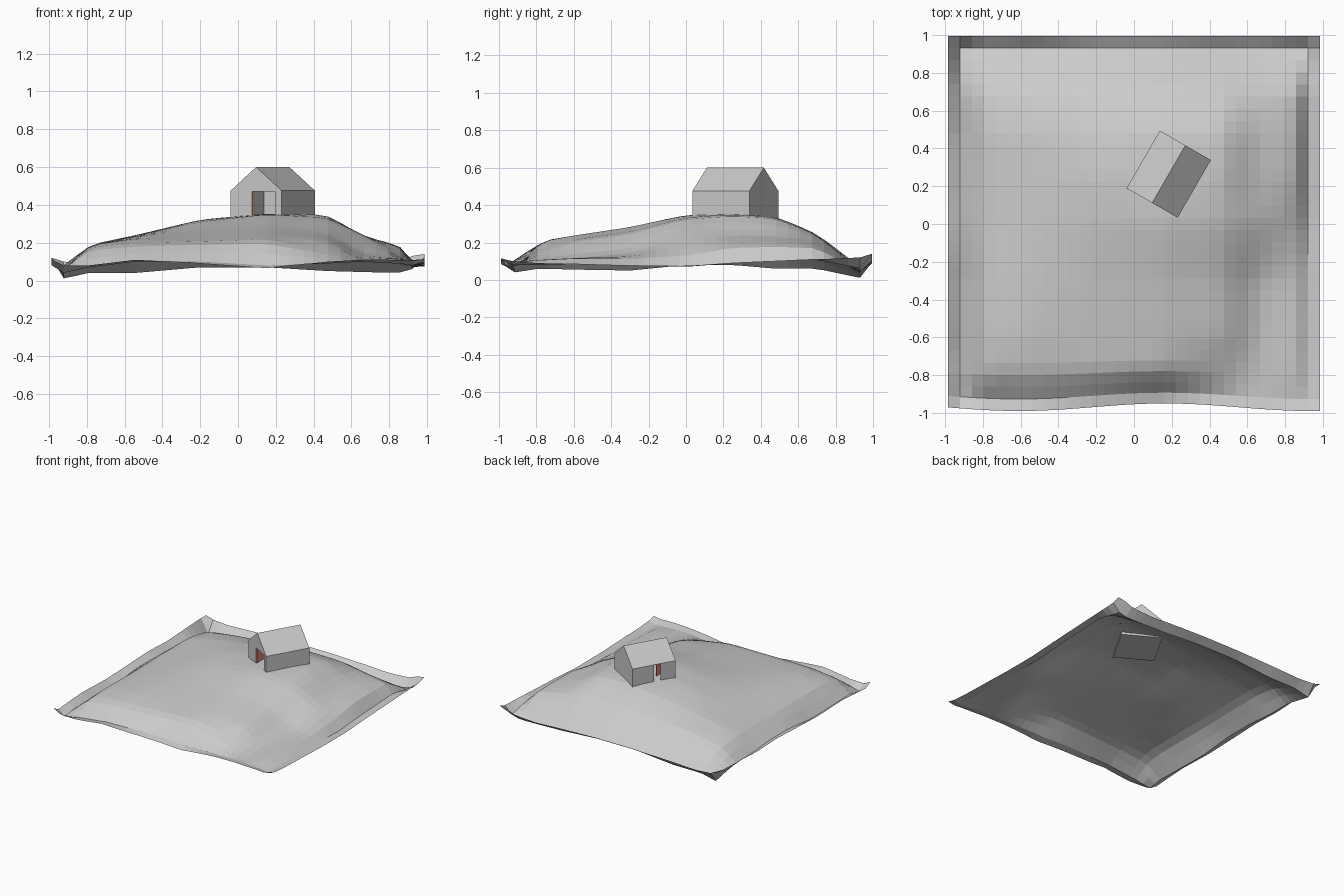
import bpy, bmesh, math
from mathutils import Matrix, Vector

if "Cube" in bpy.data.objects:
    bpy.data.objects.remove(bpy.data.objects["Cube"])

# Sparse height samples of the hill (hundredths), rows run front to back.
# A dip runs just inside the border and the outer rim curls back up.
XS = [-1, -.935, -.8, -.55, -.2, .15, .48, .66, .86, .935, 1]
YS = [-1, -.935, -.8, -.6, -.3, 0, .25, .48, .7, .935, 1]
H = [
    [11, 8, 8, 11, 9, 6.5, 10, 11, 11, 10.5, 11.5],
    [8, 4, 7, 10, 10, 8, 9, 10, 9, 8, 10],
    [9, 6, 17, 19, 20, 21, 14, 10, 11, 8, 9],
    [10, 5.5, 19, 22, 22.5, 24, 21, 11, 12, 8.5, 8.5],
    [9, 5, 18.5, 23.5, 26.5, 28.5, 25, 14, 12, 8, 7.5],
    [10, 8, 18, 24, 31, 35, 33, 25, 14, 7, 7.5],
    [11, 8, 18.5, 24, 32.5, 35.5, 35, 24, 18.5, 9, 9],
    [10, 6, 19, 24, 30, 34, 33.5, 23.5, 19, 10, 10],
    [11, 6, 16, 20, 23, 25, 24.5, 21, 18, 11, 11],
    [12, 1, 4, 4, 7, 7, 5, 4.5, 4, 6, 12],
    [12, 10, 9, 10, 11, 11, 10, 9, 10, 13, 14],
]


def locate(vals, t):
    i = 0
    while i < len(vals) - 2 and t > vals[i + 1]:
        i += 1
    return i, (t - vals[i]) / (vals[i + 1] - vals[i])


def height(x, y):
    i, u = locate(XS, x)
    j, v = locate(YS, y)
    a = H[j][i] * (1 - u) + H[j][i + 1] * u
    b = H[j + 1][i] * (1 - u) + H[j + 1][i + 1] * u
    return (a * (1 - v) + b * v) / 100


def make_object(name, bm, matrix=None, color=None):
    bmesh.ops.recalc_face_normals(bm, faces=bm.faces)
    me = bpy.data.meshes.new(name)
    bm.to_mesh(me)
    bm.free()
    ob = bpy.data.objects.new(name, me)
    bpy.context.collection.objects.link(ob)
    if matrix:
        ob.matrix_world = matrix
    if color:
        mat = bpy.data.materials.new(name + "_paint")
        mat.diffuse_color = color
        mat.use_nodes = True
        mat.node_tree.nodes["Principled BSDF"].inputs["Base Color"].default_value = mat.diffuse_color
        me.materials.append(mat)
    return ob


# Hill: flat-shaded grid sheet with a slightly wavy front border
bm = bmesh.new()
N = 31
bmesh.ops.create_grid(bm, x_segments=N, y_segments=N, size=1)
for v in bm.verts:
    x, y = v.co.x, v.co.y
    z = height(x, y)
    if max(abs(x), abs(y)) < 0.85:
        e = 0.06
        z = (z + height(x + e, y) + height(x - e, y)
             + height(x, y + e) + height(x, y - e)) / 5
    front = max(0, -y - 0.6) / 0.4
    v.co = (x * 0.985, y * 0.995 + front * (0.025 + 0.02 * math.sin(x * 4 + 0.9)), z)
make_object("hill", bm)

# House frame: ridge runs along local y, gable front faces local -y
house = Matrix.Translation((0.184, 0.264, 0)) @ Matrix.Rotation(math.radians(-30), 4, 'Z')
W, L, FLOOR, EAVE, RIDGE = 0.156, 0.176, 0.325, 0.475, 0.60
T = 0.004


# Pentagon profile extruded along the ridge, used for the house and its hollow
def gabled_block(name, t):
    bm = bmesh.new()
    profile = [(t - W, FLOOR + t), (W - t, FLOOR + t), (W - t, EAVE - t / 2),
               (0, RIDGE - t), (t - W, EAVE - t / 2)]
    rings = [[bm.verts.new((x, y, z)) for x, z in profile] for y in (t - L, L - t)]
    for ring in rings:
        bm.faces.new(ring)
    for i in range(5):
        j = (i + 1) % 5
        bm.faces.new((rings[0][i], rings[0][j], rings[1][j], rings[1][i]))
    return make_object(name, bm, house)


def box(name, center, size, color=None, matrix=house):
    bm = bmesh.new()
    bmesh.ops.create_cube(bm, size=1)
    bmesh.ops.scale(bm, vec=Vector(size), verts=bm.verts)
    bmesh.ops.translate(bm, vec=Vector(center), verts=bm.verts)
    return make_object(name, bm, matrix, color)


# Hollow house with a doorway in the front gable and a narrow opening on the left
shell = gabled_block("house", 0)
low = FLOOR + T + 0.002
mid, tall = (low + EAVE - 0.004) / 2, EAVE - 0.004 - low
cutters = [gabled_block("hollow_cutter", T),
           box("doorway_cutter", (0.045, -L, mid), (0.14, 0.05, tall)),
           box("side_opening_cutter", (-W, -0.025, mid), (0.05, 0.055, tall))]
for c in cutters:
    mod = shell.modifiers.new(c.name, 'BOOLEAN')
    mod.operation = 'DIFFERENCE'
    mod.solver = 'EXACT'
    mod.object = c
    c.hide_render = True
    c.display_type = 'WIRE'

# Red door leaf, swung inward from the left side of the doorway
hinge = house @ Vector((-0.02, -L + T, mid))
leaf = Matrix.Translation(hinge)
box("door_leaf", (0, 0.075, 0), (0.006, 0.14, tall - 0.004), (0.85, 0.25, 0.2, 1), leaf)
